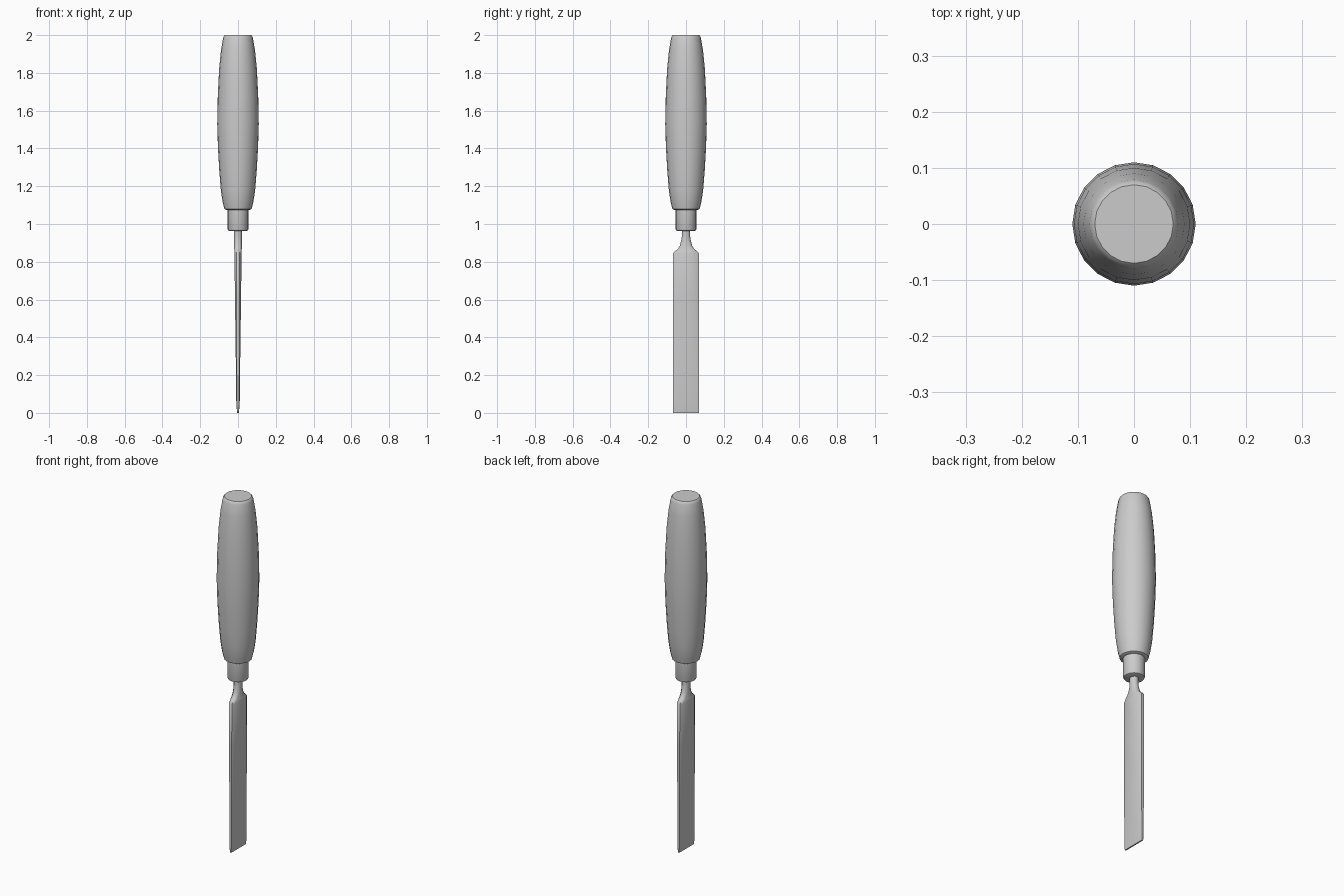
import bpy, bmesh, math

cube = bpy.data.objects.get("Cube")
if cube:
    bpy.data.objects.remove(cube, do_unlink=True)

GREY = (0.6, 0.6, 0.6, 1)
grey = bpy.data.materials.new("plain grey")
grey.use_nodes = True
grey.diffuse_color = GREY
grey.node_tree.nodes["Principled BSDF"].inputs["Base Color"].default_value = GREY


def loft(name, rings, angle):
    """Skin a stack of closed rings, cap both ends and smooth soft edges."""
    bm = bmesh.new()
    loops = [[bm.verts.new(p) for p in ring] for ring in rings]
    n = len(loops[0])
    for low, high in zip(loops, loops[1:]):
        for i in range(n):
            j = (i + 1) % n
            bm.faces.new((low[i], low[j], high[j], high[i]))
    bm.faces.new(loops[0][::-1])
    bm.faces.new(loops[-1])
    bmesh.ops.recalc_face_normals(bm, faces=bm.faces)
    mesh = bpy.data.meshes.new(name)
    bm.to_mesh(mesh)
    bm.free()
    mesh.materials.append(grey)
    obj = bpy.data.objects.new(name, mesh)
    bpy.context.collection.objects.link(obj)
    bpy.ops.object.select_all(action='DESELECT')
    obj.select_set(True)
    bpy.context.view_layer.objects.active = obj
    bpy.ops.object.shade_smooth_by_angle(angle=math.radians(angle))
    return obj


def turned(name, profile, sides=20):
    """Lathe a (radius, height) profile around z."""
    step = math.tau / sides
    rings = [[(r * math.cos(i * step), r * math.sin(i * step), z)
              for i in range(sides)] for r, z in profile]
    return loft(name, rings, 35)


def bevelled_section(z, width, thick, edge, flat):
    """Eight-sided section: flat faces on +-x, bevels, thin edges on +-y."""
    quarter = [(edge, width), (thick, flat)]
    points = (quarter + [(x, -y) for x, y in quarter[::-1]]
              + [(-x, -y) for x, y in quarter] + [(-x, y) for x, y in quarter[::-1]])
    return [(x, y, z) for x, y in points]


# Barrel-shaped grip
turned("handle", [(0.062, 1.075), (0.072, 1.08), (0.082, 1.12), (0.091, 1.18),
                  (0.099, 1.28), (0.106, 1.4), (0.11, 1.53), (0.107, 1.68),
                  (0.1, 1.82), (0.09, 1.92), (0.079, 1.985), (0.075, 1.995), (0.07, 2.0)])

# Collar between grip and blade
turned("ferrule", [(0.046, 0.963), (0.052, 0.966), (0.055, 0.973), (0.055, 1.09)])

# Tapering blade with bevelled long edges, shoulders and neck
sections = [
    (0.0, 0.068, 0.004, 0.003, 0.052),
    (0.04, 0.068, 0.009, 0.006, 0.052),
    (0.3, 0.068, 0.012, 0.007, 0.051),
    (0.6, 0.068, 0.016, 0.008, 0.05),
    (0.845, 0.068, 0.019, 0.009, 0.049),
    (0.858, 0.056, 0.019, 0.009, 0.041),
    (0.868, 0.043, 0.02, 0.009, 0.03),
    (0.885, 0.033, 0.02, 0.009, 0.02),
    (0.91, 0.026, 0.02, 0.009, 0.012),
    (0.935, 0.022, 0.021, 0.009, 0.009),
    (0.98, 0.022, 0.021, 0.009, 0.009),
]
loft("blade", [bevelled_section(*s) for s in sections], 50)
